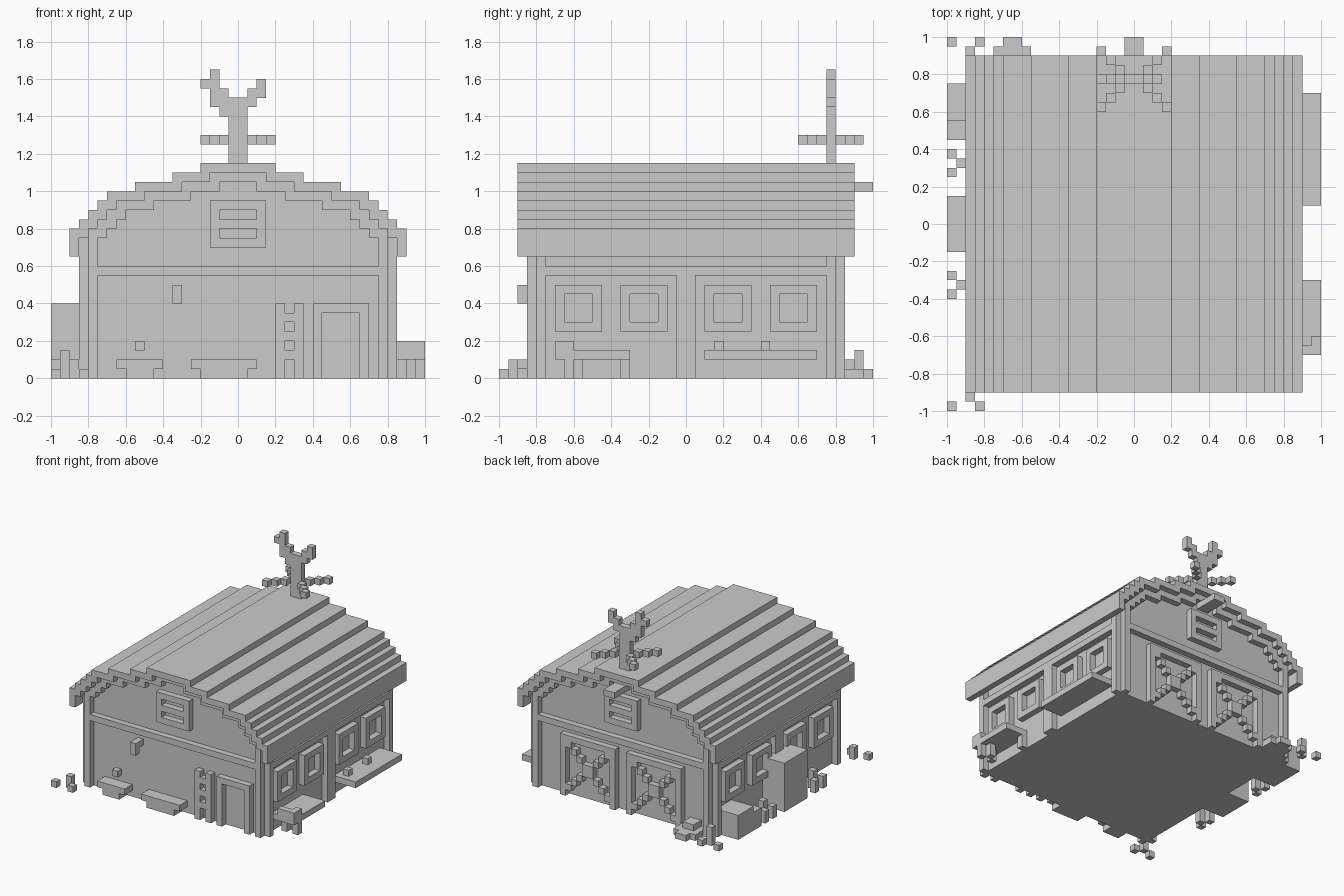
import bpy, bmesh

if "Cube" in bpy.data.objects:
    bpy.data.objects.remove(bpy.data.objects["Cube"], do_unlink=True)

GREY = (0.6, 0.6, 0.6, 1)
mat = bpy.data.materials.new("plain_grey")
mat.use_nodes = True
mat.diffuse_color = GREY
mat.node_tree.nodes["Principled BSDF"].inputs["Base Color"].default_value = GREY
V = 0.05  # block size
W = 0.8   # wall half width
F = 0.85  # face of the raised timber


def finish(name, bm):
    bmesh.ops.recalc_face_normals(bm, faces=bm.faces)
    me = bpy.data.meshes.new(name)
    bm.to_mesh(me)
    bm.free()
    me.materials.append(mat)
    bpy.context.collection.objects.link(bpy.data.objects.new(name, me))


def boxes(name, spans):
    """Each span is x0, x1, y0, y1, z0, z1."""
    bm = bmesh.new()
    for x0, x1, y0, y1, z0, z1 in spans:
        for v in bmesh.ops.create_cube(bm, size=1)["verts"]:
            v.co = (x1 if v.co.x > 0 else x0, y1 if v.co.y > 0 else y0,
                    z1 if v.co.z > 0 else z0)
    finish(name, bm)


def side(s, y0, y1, z0, z1, a=W, b=F):
    """Block on a side wall, from depth a out to depth b."""
    return (min(s * a, s * b), max(s * a, s * b), y0, y1, z0, z1)


def end(s, x0, x1, z0, z1, a=W, b=F):
    """Block on an end wall, from depth a out to depth b."""
    return (x0, x1, min(s * a, s * b), max(s * a, s * b), z0, z1)


def frame(make, s, u0, u1, z0, z1, sill=True):
    parts = [make(s, u0, u0 + V, z0, z1), make(s, u1 - V, u1, z0, z1),
             make(s, u0 + V, u1 - V, z1 - V, z1)]
    if sill:
        parts.append(make(s, u0 + V, u1 - V, z0, z0 + V))
    return parts


def stairs(steps, bottom):
    """Right half of a stepped arch, from the top centre to the eave."""
    pts = []
    for i, (w, z) in enumerate(steps):
        pts += [(w, z), (w, steps[i + 1][1] if i + 1 < len(steps) else bottom)]
    return pts


def extrude(name, pts, y0, y1):
    bm = bmesh.new()
    f = bm.faces.new([bm.verts.new((x, y0, z)) for x, z in pts])
    r = bmesh.ops.extrude_face_region(bm, geom=[f])
    for g in r["geom"]:
        if isinstance(g, bmesh.types.BMVert):
            g.co.y = y1
    finish(name, bm)


def mirror_pts(pts):
    return [(-x, z) for x, z in reversed(pts)]


# Stepped barrel roof
WIDTHS = (0.2, 0.35, 0.55, 0.7, 0.75, 0.8, 0.85, 0.9)
outer = [(w, 1.15 - V * i) for i, w in enumerate(WIDTHS)]
inner = [(w - V, z - V) for w, z in outer]
lower = [(w - V, z - V) for w, z in inner[:-1]]
out_p, in_p = stairs(outer, 0.65), stairs(inner, 0.65)
extrude("roof", mirror_pts(out_p) + out_p + in_p[::-1] + mirror_pts(in_p)[::-1], -0.9, 0.9)

# Walls with gables
gable = stairs(inner[:-1], 0)
extrude("walls", mirror_pts(gable) + gable, -W, W)

# Stepped trim below both roof edges
trim, low = stairs(inner[:-1], 0.75), stairs(lower, 0.75)
for name, s in (("front_roof_trim", -1), ("back_roof_trim", 1)):
    extrude(name, mirror_pts(trim) + trim + low[::-1] + mirror_pts(low)[::-1], s * W, s * F)

# Corner posts with notched corners
posts = []
for sx in (-1, 1):
    for sy in (-1, 1):
        lo, hi = sorted((sy * 0.75, sy * W))
        posts.append(side(sx, lo, hi, 0, 0.75))
        lo, hi = sorted((sx * 0.75, sx * W))
        posts.append(end(sy, lo, hi, 0, 0.75))
boxes("corner_posts", posts)

# Horizontal beams and side centre posts
beams = []
for s in (-1, 1):
    beams += [end(s, -0.75, 0.75, 0.55, 0.6), side(s, -0.75, 0.75, 0.55, 0.6),
              side(s, -V, V, 0, 0.55)]
boxes("wall_beams", beams)

# Side windows
windows = []
for s in (-1, 1):
    for y in (-0.7, -0.35, 0.1, 0.45):
        windows += frame(side, s, y, y + 0.25, 0.25, 0.5)
boxes("window_frames", windows)

# Gable vents
vents = []
for s in (-1, 1):
    vents += frame(end, s, -0.15, 0.15, 0.7, 0.95)
    vents.append(end(s, -0.1, 0.1, 0.8, 0.85))
boxes("gable_vents", vents)
boxes("hoist_beam", [end(1, -V, V, 1, 1.05, W, 1)])

# Front door, ladder, lamp, tap and troughs
boxes("front_door_frame", frame(end, -1, 0.4, 0.7, 0, 0.4, False))
boxes("ladder", [end(-1, x, x + V, 0, 0.4) for x in (0.2, 0.3)]
      + [end(-1, 0.25, 0.3, z, z + V) for z in (0.1, 0.2, 0.3)])
boxes("wall_lamp", [end(-1, -0.35, -0.3, 0.4, 0.5, F, 0.9),
                    end(-1, -0.35, -0.3, 0.45, 0.5)])
boxes("wall_tap", [end(-1, -0.55, -0.5, 0.15, 0.2)])
troughs = []
for x0, x1 in ((-0.65, -0.4), (-0.25, 0.1)):
    troughs += [end(-1, x0, x1, V, 0.1, W, 0.9), end(-1, x0 + V, x1 - V, 0, V, W, 0.9)]
boxes("front_troughs", troughs)

# Back doors with crossed braces
doors, braces = [], []
for x0 in (-0.55, 0.05):
    doors += frame(end, 1, x0, x0 + 0.5, 0, 0.5, False)
    for i in range(8):
        x, z = x0 + V + V * i, V + V * i
        braces.append(end(1, x, x + V, z, z + V))
        braces.append(end(1, x, x + V, 0.45 - z, 0.5 - z))
boxes("back_door_frames", doors)
boxes("back_door_braces", braces)

# Benches on the +x side
boxes("long_bench", [side(1, 0.1, 0.7, 0.1, 0.15, W, 1)]
      + [side(1, y, y + V, 0.15, 0.2, F, 0.9) for y in (0.15, 0.4)])
boxes("short_bench", [side(1, -0.7, -0.3, 0.1, 0.15, W, 1),
                      side(1, -0.7, -0.65, 0.15, 0.2, F, 1),
                      side(1, -0.65, -0.6, 0.15, 0.2, 0.95, 1),
                      side(1, -0.65, -0.6, 0, 0.1, F, 0.9),
                      side(1, -0.6, -0.55, 0, 0.1, 0.9, 0.95),
                      side(1, -0.65, -0.6, 0, 0.1, 0.95, 1),
                      side(1, -0.35, -0.3, 0, 0.1)])

# Crates on the -x side
boxes("low_crate", [side(-1, 0.55, 0.75, 0, 0.2, W, 1), side(-1, 0.45, 0.55, 0, 0.15, W, 1)])
boxes("tall_crate", [side(-1, -0.15, 0.15, 0, 0.4, W, 1)])

# Ground plants and heap
plants = []
for s in (-1, 1):
    for y, d, h in ((0.25, 0.95, 0.1), (0.3, 0.9, 0.15), (0.35, 0.95, 0.1)):
        lo, hi = sorted((s * y, s * (y + V)))
        plants.append(side(-1, lo, hi, 0, h, d, d + V))
    for x, d, h in ((-1, 0.95, V), (-0.85, 0.95, V), (-0.9, 0.9, 0.125 + s * 0.025)):
        plants.append(end(s, x, x + V, 0, h, d, d + V))
boxes("ground_plants", plants)
boxes("heap", [end(1, -0.75, -0.55, 0, V, W, 0.95), end(1, -0.7, -0.6, 0, V, 0.95, 1),
               end(1, -0.7, -0.6, V, 0.1, W, 0.9)])

# Weather vane: mast, forked top and diagonal arms
vane = [(-V, V, 1.1, 1.5), (-0.1, -V, 1.4, 1.5), (-0.15, -0.1, 1.45, 1.65),
        (-0.1, -V, 1.5, 1.55), (-0.2, -0.15, 1.55, 1.6), (V, 0.1, 1.45, 1.55),
        (0.1, 0.15, 1.5, 1.6)]
arms = []
for i in (1, 2, 3):
    for x in (V * i, -V * i - V):
        for y in (0.75 + V * i, 0.75 - V * i):
            arms.append((x, x + V, y, y + V, 1.25, 1.3))
boxes("vane_mast", [(x0, x1, 0.75, 0.8, z0, z1) for x0, x1, z0, z1 in vane])
boxes("vane_arms", arms)
